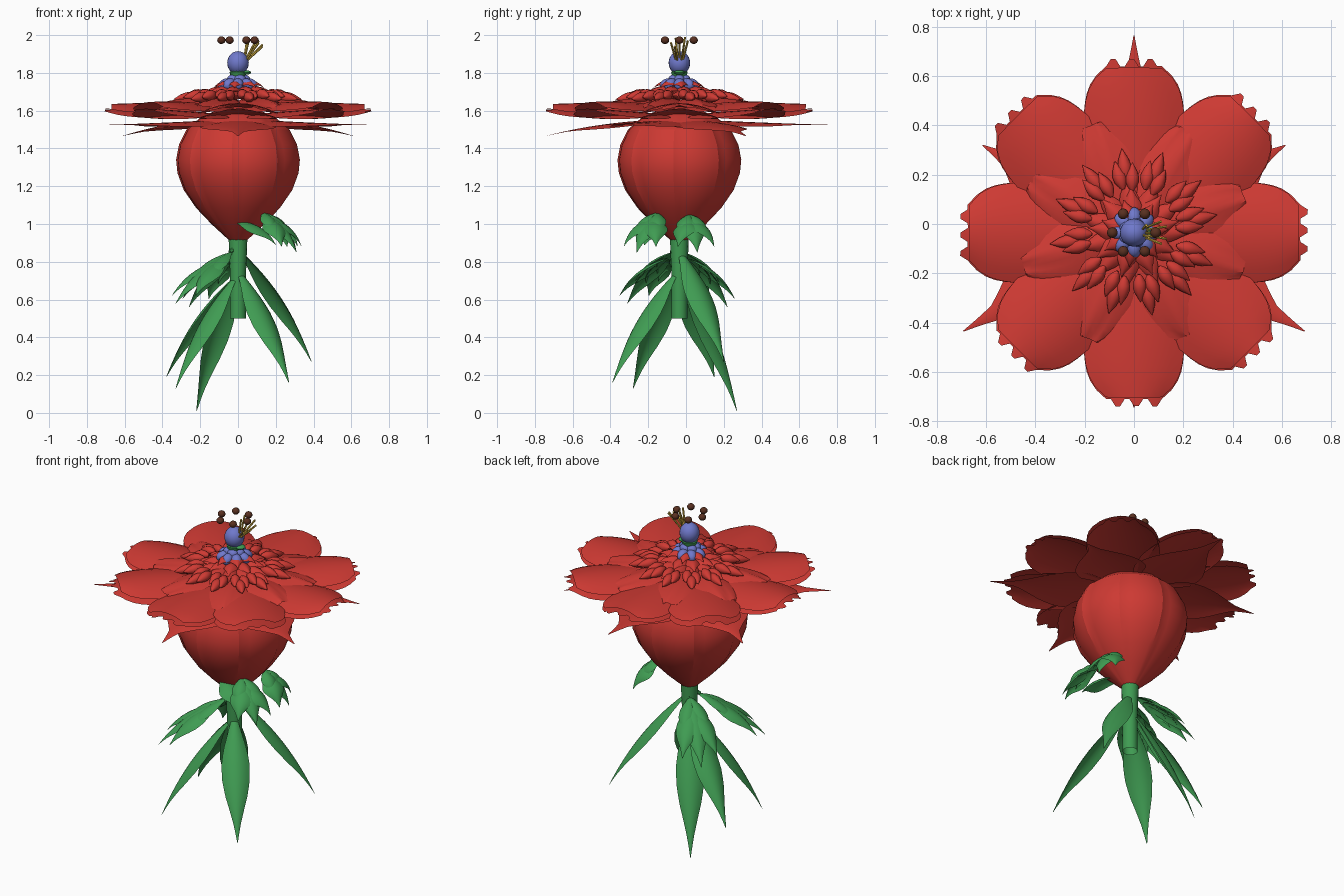
import bpy, bmesh, math, random
from mathutils import Vector, Matrix

if "Cube" in bpy.data.objects:
    bpy.data.objects.remove(bpy.data.objects["Cube"])
random.seed(4)
C = Vector((0, -0.035, 0))          # flower axis
UP = Vector((0, 0, 1))


def mat(name, col):
    m = bpy.data.materials.new(name)
    m.diffuse_color = (*col, 1)
    m.use_nodes = True
    m.node_tree.nodes["Principled BSDF"].inputs["Base Color"].default_value = m.diffuse_color
    return m


RED = mat("red", (0.62, 0.042, 0.033))
GREEN = mat("green", (0.05, 0.33, 0.085))
BLUE = mat("blue", (0.16, 0.19, 0.60))
GOLD = mat("gold", (0.70, 0.47, 0.06))
BROWN = mat("brown", (0.10, 0.03, 0.015))


def finish(name, bm, material, angle=40):
    me = bpy.data.meshes.new(name)
    bm.to_mesh(me)
    bm.free()
    ob = bpy.data.objects.new(name, me)
    bpy.context.collection.objects.link(ob)
    me.materials.append(material)
    bpy.ops.object.select_all(action='DESELECT')
    ob.select_set(True)
    bpy.context.view_layer.objects.active = ob
    bpy.ops.object.shade_smooth_by_angle(angle=math.radians(angle))
    return ob


def polar(r, deg, z):
    a = math.radians(deg)
    return C + Vector((r * math.cos(a), r * math.sin(a), z))


def lerp(vals, t):
    x = t * (len(vals) - 1)
    i = min(int(x), len(vals) - 2)
    return vals[i] + (vals[i + 1] - vals[i]) * (x - i)


def blade(bm, p0, p1, p2, half, shape, arch, nt=14, nv=8, teeth=0.0, wave=0.0):
    """Curved sheet along a three-point curve; shape gives its width along it."""
    rows = []
    for i in range(nt + 1):
        t = i / nt
        p = p0 * (1 - t) ** 2 + p1 * 2 * t * (1 - t) + p2 * t * t
        tan = ((p1 - p0) * (1 - t) + (p2 - p1) * t).normalized()
        side = UP.cross(tan).normalized()
        nor = tan.cross(side)
        w = half * lerp(shape, t)
        row = []
        for j in range(nv + 1):
            v = 2 * j / nv - 1
            q = p + side * w * v - nor * arch * v * v * (w / half)
            q = q + nor * wave * math.sin(v * 7 + t * 3) * t
            if i == nt:
                q = q + tan * teeth * (1 if (j // 2) % 2 else 0)
            row.append(bm.verts.new(q))
        rows.append(row)
    for a, b in zip(rows, rows[1:]):
        for j in range(nv):
            bm.faces.new((a[j], b[j], b[j + 1], a[j + 1]))


def lathe(bm, profile, n, ridge=0.0, caps=True):
    rings = []
    for r, z in profile:
        rings.append([bm.verts.new(polar(
            r * (1 + ridge * ((k * 8 / n) % 1 - 0.5)), 360 * k / n, z)) for k in range(n)])
    for a, b in zip(rings, rings[1:]):
        for k in range(n):
            bm.faces.new((a[k], a[(k + 1) % n], b[(k + 1) % n], b[k]))
    if caps:
        bm.faces.new(rings[0][::-1])
        bm.faces.new(rings[-1])


def ball(bm, pos, sx, sy, sz, rot=Matrix(), u=12, v=8):
    bmesh.ops.create_uvsphere(bm, u_segments=u, v_segments=v, radius=1,
                              matrix=Matrix.Translation(pos) @ rot @ Matrix.Diagonal((sx, sy, sz, 1)))


def rod(bm, a, b, r, n=8):
    d = b - a
    bmesh.ops.create_cone(bm, cap_ends=True, segments=n, radius1=r, radius2=r, depth=d.length,
                          matrix=Matrix.Translation((a + b) / 2) @ d.to_track_quat('Z', 'Y').to_matrix().to_4x4())


# Stem, open at the bottom
bm = bmesh.new()
lathe(bm, [(0.043, 0.5), (0.043, 0.75), (0.05, 0.93)], 16, caps=False)
finish("stem", bm, GREEN)

# Bulb with overlapping petal ridges
bm = bmesh.new()
lathe(bm, [(0.03, 0.9), (0.07, 0.935), (0.14, 1.0), (0.22, 1.085), (0.285, 1.18), (0.318, 1.27),
           (0.325, 1.34), (0.31, 1.42), (0.27, 1.5), (0.19, 1.57), (0.09, 1.61), (0.02, 1.62)], 64, 0.035)
finish("bulb", bm, RED, 20)

LEAF = [0.25, 0.55, 0.85, 1, 0.97, 0.8, 0.5, 0.22, 0.02]


def leaf(bm, base, tip, half, bow=0.06):
    base, tip = Vector(base), Vector(tip)
    out = Vector((tip.x - base.x, tip.y - base.y, 0)).normalized()
    blade(bm, base, (base + tip) / 2 + out * bow + UP * bow, tip, half, LEAF, half * 0.45)


# Five long lower leaves
bm = bmesh.new()
for x, y, z, b in [(-.22, .27, .01, .73), (.39, .2, .27, .84), (-.38, .15, .19, .71),
                   (-.33, -.28, .13, .71), (.27, -.39, .16, .73)]:
    leaf(bm, (x * 0.08, C.y + y * 0.08, b), (x, y, z), 0.08, 0.055)
finish("lower_leaves", bm, GREEN)

# Compound leaves, each with five leaflets on a short stalk
bm = bmesh.new()
for base, tip in [((0, -.03, .88), (-.26, .22, .56)), ((-.01, -.05, .88), (-.33, -.31, .58)),
                  ((.05, -.1, 1.01), (.31, -.26, .85)), ((.07, -.01, 1.0), (.31, .06, .85))]:
    b, t = Vector(base), Vector(tip)
    out = Vector((t.x - b.x, t.y - b.y, 0)).normalized()
    side = UP.cross(out)
    b2 = b + out * 0.1 + UP * 0.05 if b.z > 0.9 else b.lerp(t, 0.1)
    rod(bm, b, b2, 0.012)
    for s, f in ((0, 1), (-1, 0.85), (1, 0.85)):
        leaf(bm, b2.lerp(t, 0.12 * abs(s)), b2.lerp(t, f) + side * 0.1 * s, 0.065, 0.05)
    for s in (-1, 1):
        leaf(bm, b2, b2.lerp(t, 0.57) + side * 0.08 * s, 0.045, 0.04)
# broad bent leaf over the base of the bulb
leaf(bm, (-.01, -.14, 1.02), (.2, -.22, .89), 0.08, 0.05)
finish("compound_leaves", bm, GREEN)

# Pointed sepals under the bloom
bm = bmesh.new()
SEPAL = [0.5, 0.8, 1, 1, 0.9, 0.7, 0.42, 0.17, 0.08, 0.01]
for k in range(6):
    r, z = ((0.71, 1.465), (0.80, 1.525))[k % 2]
    a = 30 + 60 * k
    blade(bm, polar(0.15, a, 1.55), polar(0.45, a, 1.535), polar(r, a, z), 0.2, SEPAL, 0.025)
finish("sepals", bm, RED)

# Big petals: scalloped lower ring and smooth arched upper ring
PETAL = [0.3, 0.5, 0.72, 0.88, 0.97, 1, 1, 0.98, 0.93, 0.82, 0.55]
bm = bmesh.new()
for k in range(8):
    blade(bm, polar(0.1, 45 * k, 1.58), polar(0.42, 45 * k, 1.60),
          polar(0.675, 45 * k, 1.61), 0.205, PETAL, 0.04, nt=14, nv=12, teeth=0.03)
finish("scalloped_petals", bm, RED)
bm = bmesh.new()
for k in range(8):
    z = 0.01 * (k % 2)
    blade(bm, polar(0.08, 45 * k, 1.62), polar(0.42, 45 * k, 1.65 + z),
          polar(0.67, 45 * k, 1.635 + z), 0.205, PETAL, 0.05, nt=12)
finish("upper_petals", bm, RED)
bm = bmesh.new()
for k in range(8):
    a = 22 + 45 * k + random.uniform(-8, 8)
    blade(bm, polar(0.06, a, 1.66), polar(0.3, a, 1.68), polar(0.47, a, 1.625),
          0.11, PETAL, 0.03, nt=12, wave=0.006)
finish("middle_petals", bm, RED)

# Ring of bud clusters, each with three plump pointed buds
bm = bmesh.new()
prof = [(0, 0.2), (0.12, 0.6), (0.3, 0.95), (0.48, 1), (0.7, 0.72), (0.87, 0.33), (1, 0.03)]
for k in range(12):
    a = 30 * k + 10 + random.uniform(-4, 4)
    for da, r0, r1, z in ((0, 0.21, 0.345, 1.67), (-7, 0.17, 0.285, 1.685), (7, 0.18, 0.30, 1.68)):
        p, q = polar(r0, a + da * 0.8, z + 0.01), polar(r1, a + da, z - 0.01)
        m = (q - p).to_track_quat('Z', 'Y').to_matrix()
        rings = [[bm.verts.new(p.lerp(q, t) + m @ Vector((w * 0.028 * math.cos(j * math.tau / 10),
                  w * 0.028 * math.sin(j * math.tau / 10), 0))) for j in range(10)] for t, w in prof]
        for u, v in zip(rings, rings[1:]):
            for j in range(10):
                bm.faces.new((u[j], u[(j + 1) % 10], v[(j + 1) % 10], v[j]))
finish("bud_clusters", bm, RED, 60)

# Inner petals rising to the centre
bm = bmesh.new()
for n, r, z, off in ((11, 0.24, 1.685, 0), (9, 0.19, 1.71, 14), (7, 0.14, 1.74, 5)):
    for k in range(n):
        a = 360 / n * k + off
        blade(bm, polar(0.02, a, z), polar(r * 0.6, a, z + 0.045), polar(r, a, z - 0.02),
              0.042, LEAF, 0.025, nt=8, nv=6)
finish("inner_petals", bm, RED)

# Blue floret and pistil ball
bm = bmesh.new()
for k in range(8):
    ball(bm, polar(0.065, 45 * k, 1.74), 0.04, 0.03, 0.03,
         Matrix.Rotation(math.radians(45 * k), 4, 'Z') @ Matrix.Rotation(0.4, 4, 'Y'))
for k in range(5):
    ball(bm, polar(0.032, 72 * k, 1.765), 0.033, 0.028, 0.026)
finish("blue_floret", bm, BLUE)
bm = bmesh.new()
ball(bm, polar(0, 0, 1.853), 0.057, 0.057, 0.062, u=20, v=14)
finish("pistil_ball", bm, BLUE)

# Green collar with a small leaf
bm = bmesh.new()
lathe(bm, [(0.025, 1.75), (0.04, 1.785), (0.045, 1.805), (0.03, 1.815)], 14)
ball(bm, polar(0.04, 0, 1.802), 0.03, 0.03, 0.012)
finish("collar", bm, GREEN)

# Golden stamens leaning to the right
bm = bmesh.new()
for x, y, z in [(.13, .025, 1.95), (.13, -.025, 1.94), (.11, .045, 1.97), (.11, -.045, 1.96),
                (.10, 0, 1.98), (.05, .03, 1.99), (.06, -.02, 1.985)]:
    rod(bm, C + Vector((0.03, y * 0.3, 1.85)), C + Vector((x, y, z)), 0.0055, 6)
finish("stamens", bm, GOLD)

# Ring of brown anthers
bm = bmesh.new()
for k in range(6):
    ball(bm, polar(0.088, 60 * k, 1.973), 0.022, 0.022, 0.02)
finish("anthers", bm, BROWN)
